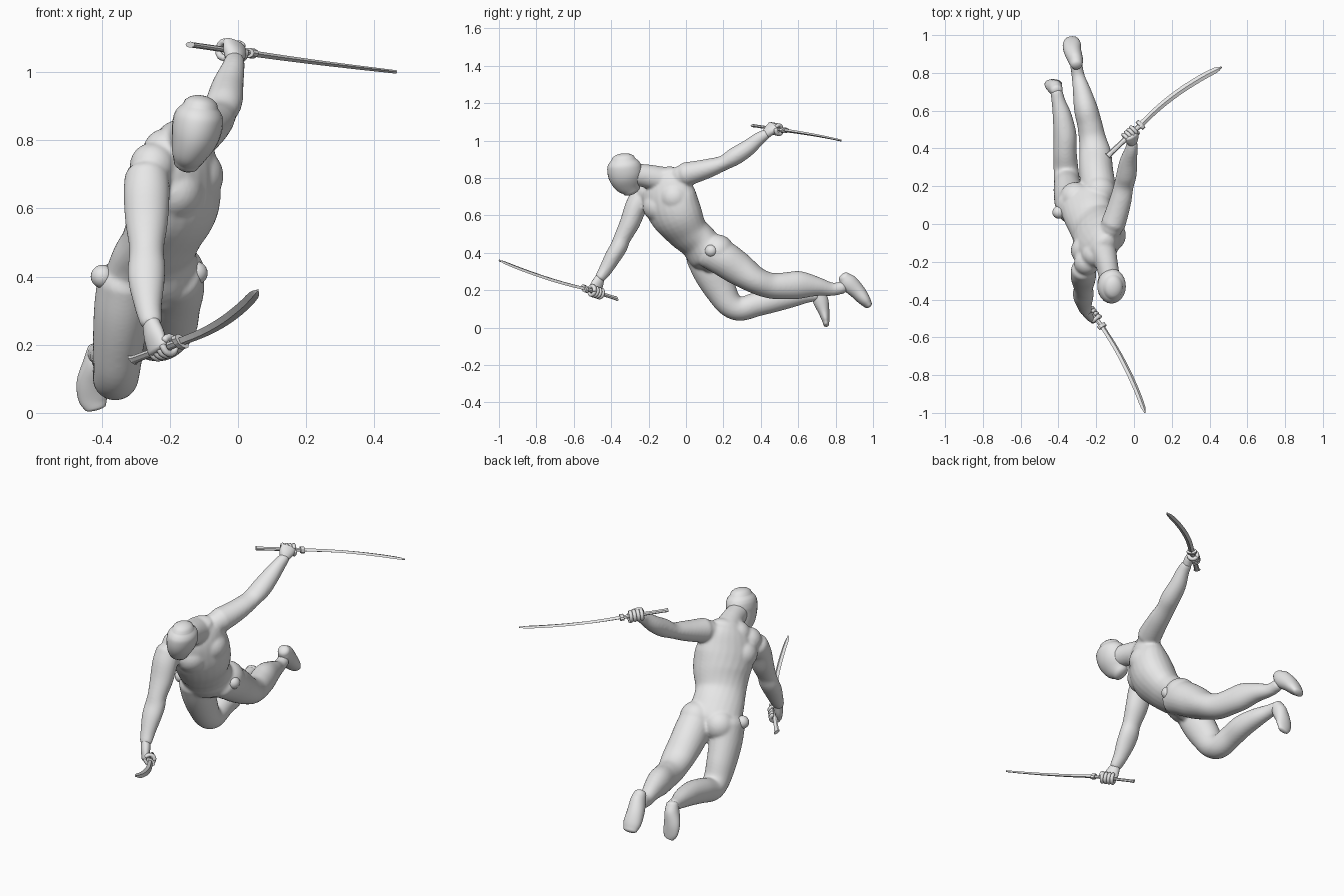
import bpy
import bmesh
from math import cos, sin, radians
from mathutils import Vector, Matrix

UNIT = 0.01  # all part measures below are in hundredths

if "Cube" in bpy.data.objects:
    bpy.data.objects.remove(bpy.data.objects["Cube"])

grey = bpy.data.materials.new("plain grey")
grey.use_nodes = True
grey.diffuse_color = (0.8, 0.8, 0.8, 1)
grey.node_tree.nodes["Principled BSDF"].inputs["Base Color"].default_value = grey.diffuse_color


def smooth_rows(rows, steps):
    """Catmull-Rom interpolation of (x, y, z, half width, half depth) rows."""
    p = [Vector(r) for r in rows]
    p = [2 * p[0] - p[1]] + p + [2 * p[-1] - p[-2]]
    out = []
    for a, b, c, d in zip(p, p[1:], p[2:], p[3:]):
        for k in range(steps):
            t = k / steps
            out.append(0.5 * (2 * b + (c - a) * t + (2 * a - 5 * b + 4 * c - d) * t * t
                              + (3 * b - a - 3 * c + d) * t ** 3))
    return out + [p[-2]]


def add_loft(bm, rows, side, side_end=None, seg=24, steps=5, cap=0.6):
    """Skin elliptical rings along a path, with rounded ends."""
    path = smooth_rows(rows, steps)
    side = Vector(side)
    side_end = Vector(side_end or side)
    last = len(path) - 1
    frames = []
    for i, row in enumerate(path):
        ahead, behind = path[min(i + 1, last)], path[max(i - 1, 0)]
        t = Vector((ahead - behind)[:3]).normalized()
        s = side.lerp(side_end, min(1, 1.3 * i / last))
        a = (s - t * s.dot(t)).normalized()
        frames.append((Vector(row[:3]), t, a, t.cross(a), row[3], row[4]))

    def end_rings(frame, sign):
        c, t, a, b, ra, rb = frame
        rings = []
        for angle in (25, 50, 70, 83):
            k = cos(radians(angle))
            shift = sign * cap * min(ra, rb) * sin(radians(angle))
            rings.append((c + t * shift, t, a, b, ra * k, rb * k))
        return rings

    if cap:
        frames = end_rings(frames[0], -1)[::-1] + frames + end_rings(frames[-1], 1)
    rings = []
    for c, t, a, b, ra, rb in frames:
        angles = [radians(360 * j / seg) for j in range(seg)]
        rings.append([bm.verts.new(UNIT * (c + a * ra * cos(w) + b * rb * sin(w))) for w in angles])
    for low, high in zip(rings, rings[1:]):
        for j in range(seg):
            n = (j + 1) % seg
            bm.faces.new((low[j], low[n], high[n], high[j]))
    bm.faces.new(rings[0][::-1])
    bm.faces.new(rings[-1])


def add_ball(bm, centre, radius):
    bmesh.ops.create_uvsphere(bm, u_segments=24, v_segments=14, radius=radius * UNIT,
                              matrix=Matrix.Translation(Vector(centre) * UNIT))


def finish(name, bm, smooth=True, fuse=False):
    bmesh.ops.recalc_face_normals(bm, faces=bm.faces)
    for f in bm.faces:
        f.smooth = smooth
    mesh = bpy.data.meshes.new(name)
    bm.to_mesh(mesh)
    bm.free()
    mesh.materials.append(grey)
    ob = bpy.data.objects.new(name, mesh)
    bpy.context.scene.collection.objects.link(ob)
    if fuse:
        mod = ob.modifiers.new("fuse", 'REMESH')
        mod.mode = 'VOXEL'
        mod.voxel_size = 0.007
        mod.use_smooth_shade = True
        soft = ob.modifiers.new("soften", 'SMOOTH')
        soft.factor = 0.5
        soft.iterations = 10


def loft(name, rows, side, smooth=True, **options):
    bm = bmesh.new()
    add_loft(bm, rows, side, **options)
    finish(name, bm, smooth)


def row(point, width, depth):
    return (*point, width, depth)


# torso twisting from the hips to the shoulders, then neck and muscles
HIP_LINE, SHOULDER_LINE = (0.97, 0.24, 0.03), (0.52, 0.75, 0.4)
body = bmesh.new()
add_loft(body, [(-25, 15, 35, 8, 7), (-25.5, 12, 39, 14, 10), (-24.7, 6.5, 46, 13.5, 9.3),
                (-22.2, 0.5, 51.5, 13.2, 9.8), (-19, -5, 60, 15.2, 12), (-18.3, -9, 69, 16, 11.2),
                (-17.5, -11, 77, 14, 9), (-17, -13, 81, 9.5, 6.5)], HIP_LINE, side_end=SHOULDER_LINE)
add_loft(body, [(-17, -12, 79, 7.5, 7), (-14.5, -21, 81, 6, 6.3), (-13, -28, 82, 5.5, 5.8)], (1, 0, 0))
for centre, radius in (((-12.7, -6, 69.5), 8.5), ((-18.7, -14.7, 65), 8.5),     # chest
                       ((-18.5, 17, 41), 8.8), ((-31, 14, 39), 8.3),            # buttocks
                       ((-25.8, -14, 67.5), 7.7), ((-21, -16, 76.5), 7),        # upper back
                       ((-12, -2, 81), 6), ((-25, -20.5, 72.5), 6.8)):          # shoulders
    add_ball(body, centre, radius)

# left arm and right arm, from shoulder to wrist
add_loft(body, [(-11, 0, 82, 6.5, 6.5), (-9, 6, 83.5, 6.2, 5.8), (-7, 13, 85.5, 5.8, 5),
                (-5.5, 20, 88, 5.3, 4.1), (-4, 26, 91.5, 5.4, 4.8), (-3, 33, 96, 4.7, 4.4),
                (-1.5, 39, 101, 3.5, 3.5), (-1, 43, 103.5, 3, 2.7)], (1, 0, 0))
add_loft(body, [(-26.7, -24, 69, 6.6, 6.5), (-26.8, -27, 64, 6.8, 5.9), (-26.8, -30, 56, 6.3, 5.4),
                (-26.8, -34, 48, 5.1, 4.6), (-26.8, -36, 43, 5.5, 4.6), (-26.8, -39, 38, 5.3, 4.4),
                (-26.3, -43, 31, 4, 3.6), (-25.5, -46, 26.5, 3.3, 2.8)], (1, 0, 0))

# left leg and right leg, from hip to ankle
add_loft(body, [(-18.5, 13, 41, 8.2, 9.5), (-19, 20, 37, 9.2, 9.5), (-20, 28, 31.5, 9, 8.9),
                (-20.5, 37, 25.5, 8.5, 7.3), (-22, 45, 22.5, 7.2, 6.9), (-23.5, 53, 22.3, 6.6, 7.2),
                (-25.5, 61, 22.8, 6.3, 7.4), (-27.5, 70, 22, 4.9, 5.2), (-29.5, 78, 20.5, 3.5, 3.6),
                (-30.5, 84, 21.5, 3.3, 3.3)], (1, 0, 0))
add_loft(body, [(-33, 9, 39, 8.3, 9.5), (-34, 13, 30, 8.3, 9.3), (-35, 18, 21, 7.6, 8.5),
                (-35.5, 23, 13, 6.9, 7.1), (-36, 29, 10, 6.6, 6.4), (-36.5, 38, 12.5, 6.2, 6.5),
                (-36.5, 47, 14.5, 6.1, 6.3), (-38, 57, 16, 5.1, 5.1), (-40, 65, 17, 3.7, 3.7),
                (-41, 70, 17.5, 3.3, 3.3)], (1, 0, 0))
finish("body", body, fuse=True)

# head, from chin to crown
loft("head", [(-15, -29.2, 73.6, 4, 5), (-14, -30.8, 77, 5.6, 7.8), (-12.5, -32.3, 81.5, 7.1, 9.2),
              (-11.7, -33, 85.5, 7.4, 9.2), (-11.3, -33.3, 88, 6.8, 8.3), (-11, -33.5, 90, 5.2, 6.4)],
     (0.96, 0, -0.26))

# feet, from heel to toe
loft("left_foot", [(-30.5, 84.5, 27, 3.2, 3.2), (-31, 87, 24, 4, 4.7), (-32.5, 91.5, 19.5, 4.6, 4.2),
                   (-33, 95.2, 15, 4.8, 3.3), (-33.3, 97.5, 12, 3.7, 2.1)], (1, 0.2, 0))
loft("right_foot", [(-41, 70.8, 18.5, 3.2, 3), (-41.7, 72, 14.5, 3.8, 4.1), (-42.8, 73.6, 9, 4.5, 3.1),
                    (-42.5, 74.6, 4.5, 4.4, 2.1), (-41.8, 75, 1.6, 3.2, 1.5)], (1, 0, 0))

# round bosses on the hips
for name, centre in (("left_hip_boss", (-12.3, 13.5, 41)), ("right_hip_boss", (-39.8, 6.2, 40))):
    bm = bmesh.new()
    add_ball(bm, centre, 3.4)
    finish(name, bm)


def build_sword(label, pommel, guard, tip, bow, sag):
    """Curved blade with a faceted handle; bow is the blade's width direction."""
    pommel, guard, tip, bow = (Vector(v) for v in (pommel, guard, tip, bow))
    axis = (guard - pommel).normalized()
    run = (tip - guard).normalized()
    bow = (bow - run * bow.dot(run)).normalized()
    loft(label + "_handle", [row(pommel, 2, 0.9), row(pommel + axis * 3, 1.4, 0.8), row(guard, 1.4, 0.9)],
         bow, smooth=False, seg=8, steps=3, cap=0)
    loft(label + "_guard", [row(guard - axis, 2.8, 1.5), row(guard + axis, 2.8, 1.5)],
         bow, smooth=False, seg=10, steps=1, cap=0)
    blade = []
    for t, width in ((0, 1.5), (0.25, 1.6), (0.5, 1.7), (0.75, 1.7), (0.93, 1.5), (1, 0.3)):
        blade.append(row(guard.lerp(tip, t) + bow * sag * t * (1 - t), width, 0.5 + 0.4 * (1 - t)))
    loft(label + "_blade", blade, bow, smooth=False, seg=4, steps=3, cap=0)


def build_hand(label, wrist, grip, axis, turn):
    """Palm plus four fingers and a thumb wrapped round a handle."""
    wrist, grip, axis = Vector(wrist), Vector(grip), Vector(axis).normalized()
    out = grip - wrist
    out = (out - axis * out.dot(axis)).normalized()
    back = axis.cross(out) * turn
    knuckles = grip + back * 2.2
    loft(label + "_palm", [row(wrist, 2.7, 2.4), row(wrist.lerp(knuckles, 0.5), 3.8, 2.4),
                           row(knuckles, 4, 1.7)], axis)

    def digit(name, offset, start, stop, radius):
        points = []
        for k in range(6):
            w = radians(start + (stop - start) * k / 5)
            points.append(row(grip + axis * offset + (back * cos(w) + out * sin(w)) * 2.4, radius, radius))
        loft(name, points, axis, seg=10, steps=2)

    for i in range(4):
        digit(f"{label}_finger_{i + 1}", (i - 1.5) * 1.9, -10, 225, 1)
    digit(label + "_thumb", 3.4, -50, -190, 1.1)


# swords and the hands gripping them
build_sword("left_sword", (-14, 36, 108), (3.5, 52.5, 105.5), (46.5, 83, 100), (-0.6, 0.8, 0), 10)
build_sword("right_sword", (-31, -37, 15.5), (-17, -54, 20.8), (5.8, -100, 36), (0.65, 0.2, -0.5), 9)
build_hand("left_hand", (-1, 43, 103.5), (-2, 47.5, 106.2), (17.5, 16.5, -2.5), 1)
build_hand("right_hand", (-25.5, -46, 26.5), (-22, -48, 19), (14, -17, 5.5), -1)
